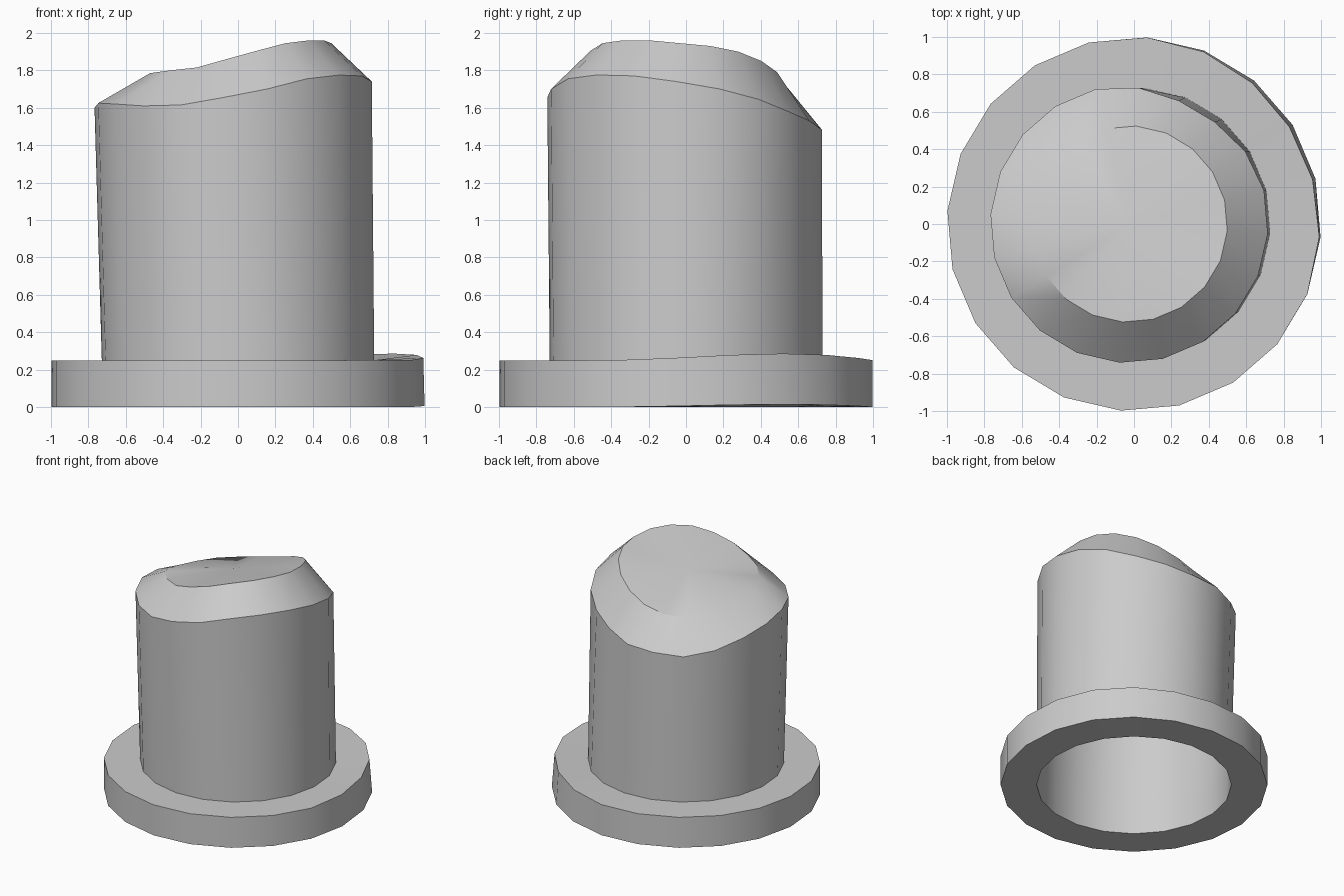
import bpy, bmesh
from math import sin, cos, radians

if "Cube" in bpy.data.objects:
    bpy.data.objects.remove(bpy.data.objects["Cube"])

N = 20
ANG = [-4 + 18 * k for k in range(N)]
# Heights of the slanted crown edges, starting at +x and going counter-clockwise
RIM_Z = [1.74, 1.70, 1.645, 1.58, 1.53, 1.48, 1.47, 1.455, 1.495, 1.555,
         1.60, 1.625, 1.62, 1.61, 1.615, 1.655, 1.70, 1.755, 1.775, 1.77]
CAP_Z = [1.945, 1.93, 1.90, 1.85, 1.79, 1.73, 1.69, 1.675, 1.675, 1.68,
         1.70, 1.745, 1.785, 1.80, 1.815, 1.86, 1.905, 1.945, 1.96, 1.96]


def bump(a, centre, width):
    """Smooth 0..1 dent factor around one angle."""
    d = (a - centre + 180) % 360 - 180
    return cos(radians(90 * d / width)) ** 2 if abs(d) < width else 0.0


def ring(r, z, cx=0.0, dent=0.0, lift=0.0, centre=32, width=60):
    zs = z if isinstance(z, list) else [z] * N
    pts = []
    for a, h in zip(ANG, zs):
        b = bump(a, centre, width)
        rr = r - dent * b
        pts.append((cx + rr * cos(radians(a)), rr * sin(radians(a)), h + lift * b))
    return pts


def loft(name, rings, closed=False, top=None):
    """Skin a list of rings; optionally close the loop or fan to a top point."""
    bm = bmesh.new()
    loops = [[bm.verts.new(p) for p in r] for r in rings]
    pairs = list(zip(loops, loops[1:]))
    if closed:
        pairs.append((loops[-1], loops[0]))
    for lo, hi in pairs:
        for i in range(N):
            j = (i + 1) % N
            bm.faces.new((lo[i], lo[j], hi[j], hi[i]))
    if top:
        c = bm.verts.new(top)
        for i in range(N):
            bm.faces.new((loops[-1][i], loops[-1][(i + 1) % N], c))
    bmesh.ops.recalc_face_normals(bm, faces=bm.faces)
    me = bpy.data.meshes.new(name)
    bm.to_mesh(me)
    bm.free()
    ob = bpy.data.objects.new(name, me)
    bpy.context.collection.objects.link(ob)
    bpy.ops.object.select_all(action='DESELECT')
    ob.select_set(True)
    bpy.context.view_layer.objects.active = ob
    bpy.ops.object.shade_smooth_by_angle(angle=radians(30))
    return ob


# Hollow crown: leaning tube, slanted chamfer and cap, open underneath
loft("crown", [
    ring(0.73, 0.25),
    ring(0.743, RIM_Z, cx=-0.026, dent=0.035, centre=60, width=45),
    ring(0.525, CAP_Z, cx=-0.025),
], top=(-0.025, 0.0, 1.825))

# Thick brim, slightly bent up on one side
loft("brim", [
    ring(0.73, 0.25),
    ring(1.0, 0.25, dent=0.02, lift=0.036),
    ring(1.0, 0.0, lift=0.015),
    ring(0.73, 0.0),
], closed=True)
